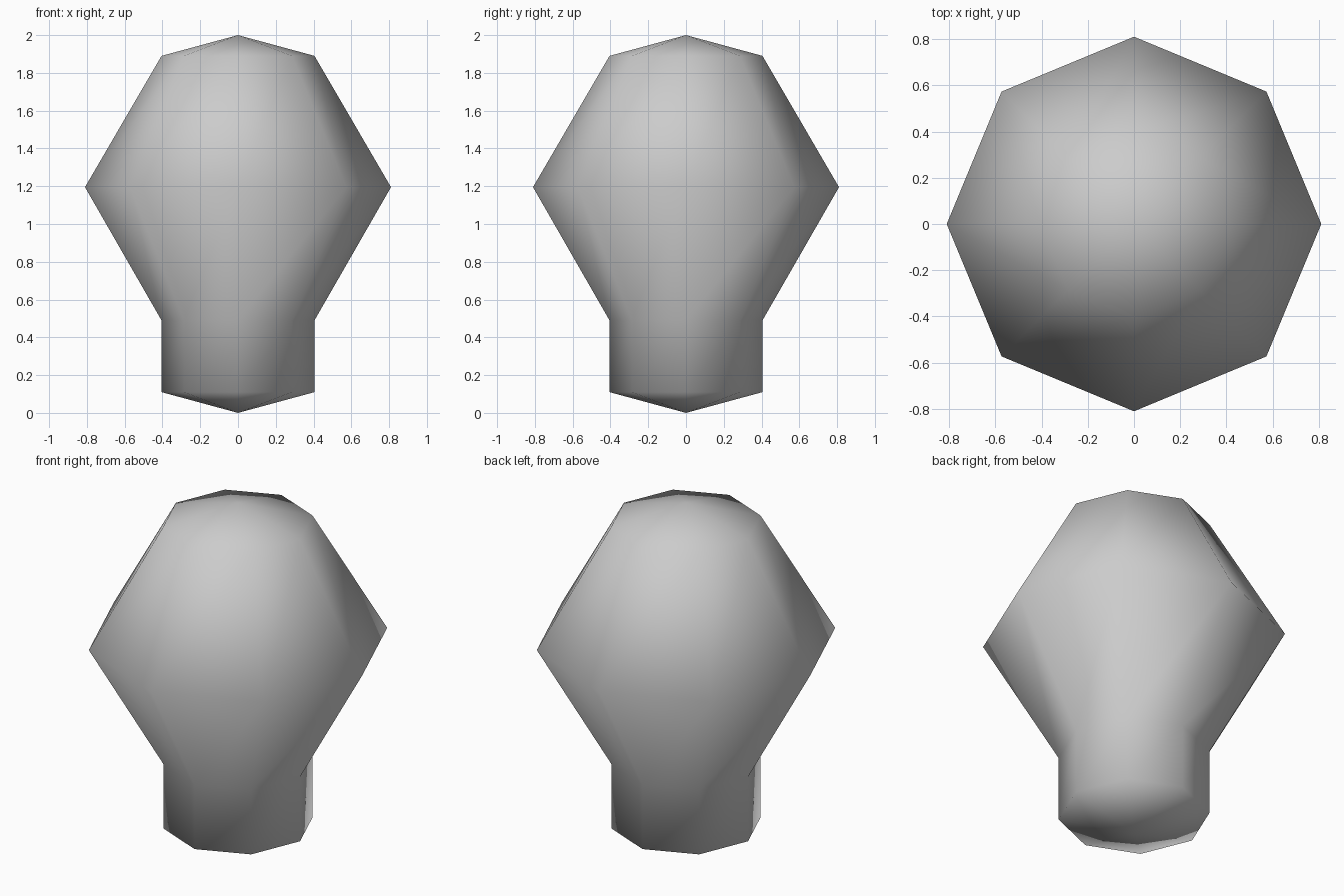
import bpy
import bmesh
from math import cos, sin, tau

cube = bpy.data.objects.get("Cube")
if cube:
    bpy.data.objects.remove(cube, do_unlink=True)

SIDES = 8
# Rings of the outline: radius, height
RINGS = [(0.405, 0.11), (0.405, 0.49), (0.81, 1.195), (0.405, 1.89)]

grey = bpy.data.materials.new("plain_grey")
grey.use_nodes = True
colour = (0.6, 0.6, 0.6, 1)
grey.diffuse_color = colour
grey.node_tree.nodes["Principled BSDF"].inputs["Base Color"].default_value = colour

# Turned bulb body: eight-sided rings, closed by a shallow point at each end
bm = bmesh.new()
rings = [[bm.verts.new((r * cos(tau * i / SIDES), r * sin(tau * i / SIDES), z))
          for i in range(SIDES)] for r, z in RINGS]
bottom = bm.verts.new((0, 0, 0))
top = bm.verts.new((0, 0, 2))
for i in range(SIDES):
    j = (i + 1) % SIDES
    for low, high in zip(rings, rings[1:]):
        bm.faces.new((low[i], low[j], high[j], high[i]))
    bm.faces.new((bottom, rings[0][j], rings[0][i]))
    bm.faces.new((top, rings[-1][i], rings[-1][j]))
for face in bm.faces:
    face.smooth = True
bmesh.ops.recalc_face_normals(bm, faces=bm.faces)

mesh = bpy.data.meshes.new("bulb_body")
bm.to_mesh(mesh)
bm.free()
mesh.materials.append(grey)
body = bpy.data.objects.new("bulb_body", mesh)
bpy.context.collection.objects.link(body)
